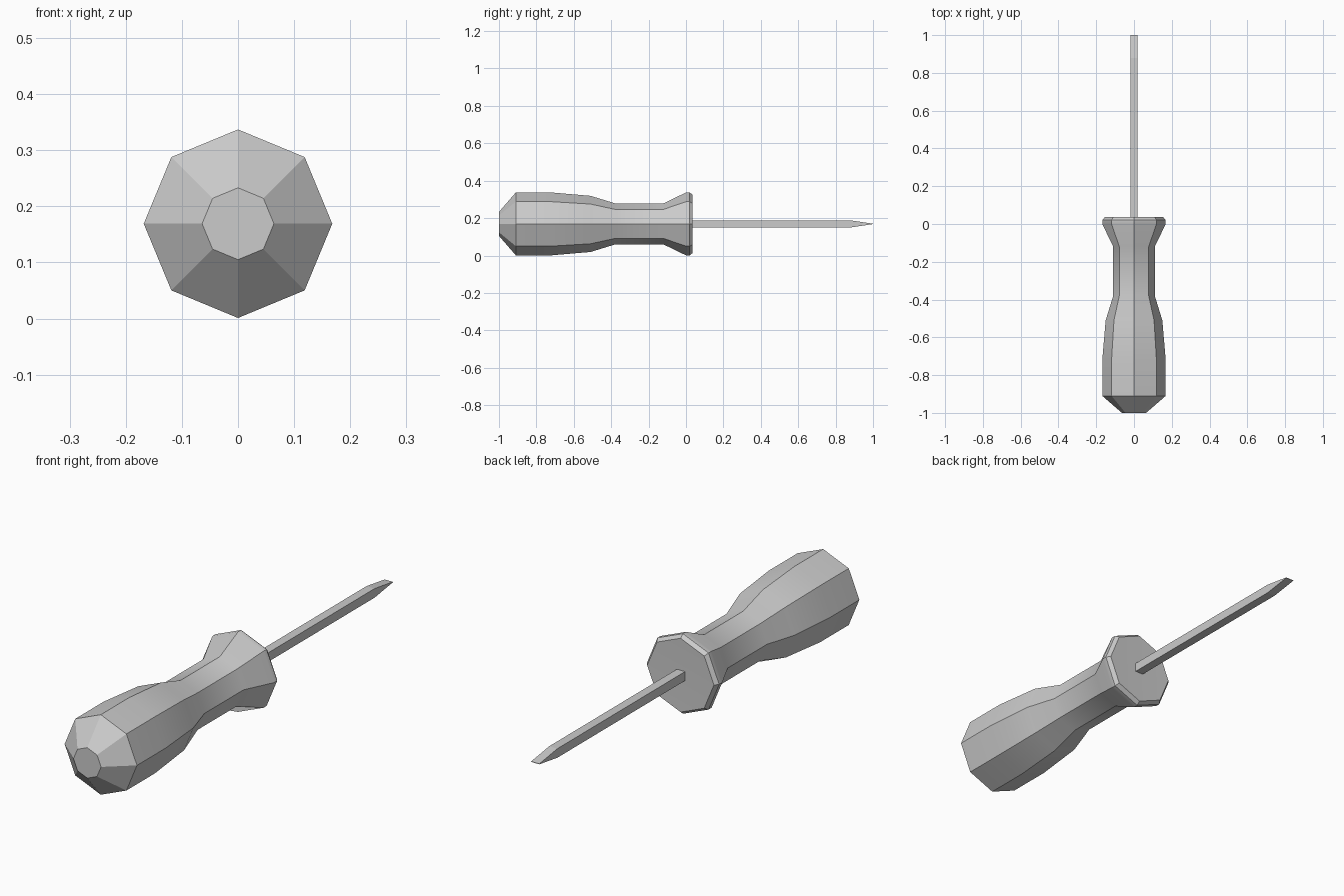
import bpy, bmesh, math

if "Cube" in bpy.data.objects:
    bpy.data.objects.remove(bpy.data.objects["Cube"])

ZC = 0.169  # height of the tool axis


def finish(bm, name, angle):
    bmesh.ops.recalc_face_normals(bm, faces=bm.faces)
    mesh = bpy.data.meshes.new(name)
    bm.to_mesh(mesh)
    bm.free()
    obj = bpy.data.objects.new(name, mesh)
    bpy.context.collection.objects.link(obj)
    bpy.ops.object.select_all(action='DESELECT')
    obj.select_set(True)
    bpy.context.view_layer.objects.active = obj
    bpy.ops.object.shade_smooth_by_angle(angle=math.radians(angle))
    return obj


def bridge(bm, a, b):
    n = len(a)
    for i in range(n):
        j = (i + 1) % n
        bm.faces.new((a[i], a[j], b[j], b[i]))


# Handle: octagonal profile (y, radius) swept along y
profile = [(-1.0, 0.064), (-0.91, 0.168), (-0.72, 0.168), (-0.51, 0.15),
           (-0.38, 0.11), (-0.12, 0.11), (0.0, 0.168), (0.02, 0.168),
           (0.036, 0.155)]
bm = bmesh.new()
rings = []
for y, r in profile:
    rings.append([bm.verts.new((r * math.cos(k * math.pi / 4), y,
                                ZC + r * math.sin(k * math.pi / 4)))
                  for k in range(8)])
for a, b in zip(rings, rings[1:]):
    bridge(bm, a, b)
bm.faces.new(rings[0])
# Collar end: fan towards the shaft
hub = bm.verts.new((0, 0.033, ZC))
for k in range(8):
    bm.faces.new((rings[-1][k], rings[-1][(k + 1) % 8], hub))
finish(bm, "handle", 30)

# Shaft: square bar with a flat wedge tip
bm = bmesh.new()
w = 0.019
sections = []
for y, h in ((0.0, w), (0.88, w), (1.0, 0.001)):
    sections.append([bm.verts.new((sx * w, y, ZC + sz * h))
                     for sx, sz in ((-1, -1), (1, -1), (1, 1), (-1, 1))])
for a, b in zip(sections, sections[1:]):
    bridge(bm, a, b)
bm.faces.new(sections[0])
bm.faces.new(sections[-1])
finish(bm, "shaft", 5)
